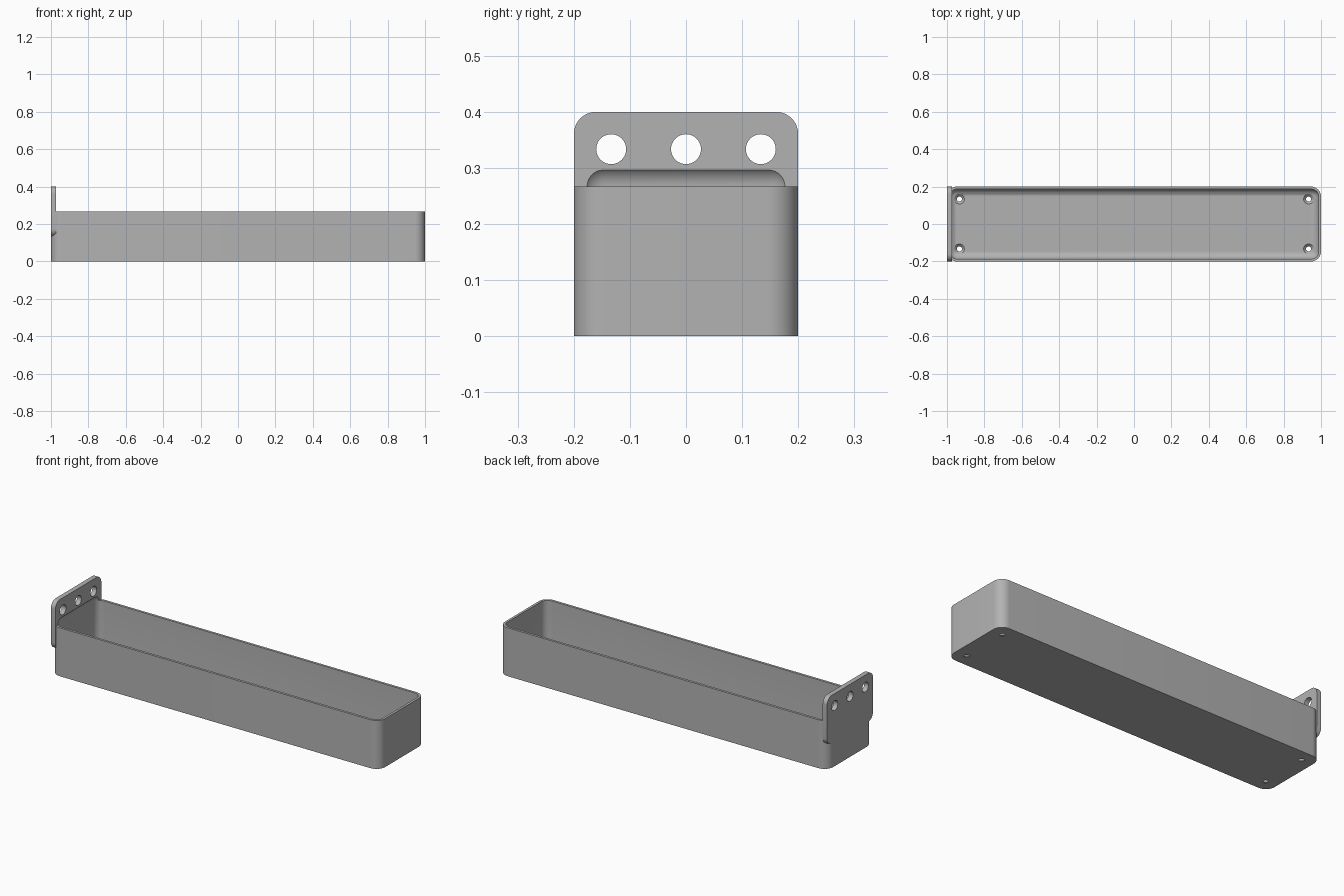
import bpy, bmesh, math
from mathutils import Matrix, Vector

cube = bpy.data.objects.get("Cube")
if cube:
    bpy.data.objects.remove(cube, do_unlink=True)

MM = 2 / 150          # design unit
LENGTH, WIDTH, HEIGHT = 150 * MM, 30 * MM, 20 * MM
WALL, PLATE = MM, 2 * MM

grey = bpy.data.materials.new("plain grey")
grey.use_nodes = True
colour = (0.45, 0.45, 0.45, 1)
grey.diffuse_color = colour
grey.node_tree.nodes["Principled BSDF"].inputs["Base Color"].default_value = colour


def to_object(name, bm):
    bmesh.ops.recalc_face_normals(bm, faces=bm.faces)
    mesh = bpy.data.meshes.new(name)
    bm.to_mesh(mesh)
    bm.free()
    mesh.materials.append(grey)
    obj = bpy.data.objects.new(name, mesh)
    bpy.context.collection.objects.link(obj)
    return obj


def rounded_block(name, low, high, radius, axis=None, segments=10):
    """Block with the edges along one axis rounded, or all edges if no axis."""
    low, high = Vector(low), Vector(high)
    bm = bmesh.new()
    bmesh.ops.create_cube(bm, size=1)
    bmesh.ops.scale(bm, vec=high - low, verts=bm.verts)
    bmesh.ops.translate(bm, vec=(low + high) / 2, verts=bm.verts)
    edges = [e for e in bm.edges if axis is None
             or abs((e.verts[0].co - e.verts[1].co).normalized()[axis]) > 0.9]
    bmesh.ops.bevel(bm, geom=edges, offset=radius, segments=segments,
                    profile=0.5, affect='EDGES')
    return to_object(name, bm)


def cone_cutter(name, centre, r_low, r_high, depth, rotation=Matrix()):
    bm = bmesh.new()
    bmesh.ops.create_cone(bm, cap_ends=True, segments=40, radius1=r_low,
                          radius2=r_high, depth=depth,
                          matrix=Matrix.Translation(centre) @ rotation)
    return to_object(name, bm)


def combine(target, other, operation):
    """Bake one boolean into the target and drop the helper."""
    other.hide_render = True
    mod = target.modifiers.new("cut", 'BOOLEAN')
    mod.operation, mod.object, mod.solver = operation, other, 'EXACT'
    graph = bpy.context.evaluated_depsgraph_get()
    mesh = bpy.data.meshes.new_from_object(target.evaluated_get(graph))
    target.modifiers.clear()
    target.data = mesh
    bpy.data.objects.remove(other, do_unlink=True)


# Outer shell of the tray, with rounded upright corners
x, y = LENGTH / 2, WIDTH / 2
tray = rounded_block("tray", (-x, -y, 0), (x, y, HEIGHT), 4 * MM, axis=2)

# Hanging plate on the left-hand end
plate = rounded_block("hanging_plate", (-x, -y, 10 * MM),
                      (-x + PLATE, y, 30 * MM), 3 * MM, axis=0)
combine(tray, plate, 'UNION')

# Hollow, which also scoops slightly into the plate
hollow = rounded_block("hollow", (-x + WALL, -y + WALL, WALL),
                       (x - WALL, y - WALL, 23 * MM), 3 * MM)
combine(tray, hollow, 'DIFFERENCE')

# Three hanging holes through the plate
for side in (-1, 0, 1):
    hole = cone_cutter("plate_hole", (-x + MM, side * 10 * MM, 25 * MM),
                       2 * MM, 2 * MM, 6 * MM, Matrix.Rotation(math.pi / 2, 4, 'Y'))
    combine(tray, hole, 'DIFFERENCE')

# Countersunk drain holes in the floor
for sx in (-1, 1):
    for sy in (-1, 1):
        hole = cone_cutter("drain_hole", (sx * (x - 5 * MM), sy * 10 * MM, MM / 2),
                           MM * 0.8, MM * 2.2, MM * 1.4)
        combine(tray, hole, 'DIFFERENCE')

# Smooth the fillets, keep the rims crisp
bpy.ops.object.select_all(action='DESELECT')
tray.select_set(True)
bpy.context.view_layer.objects.active = tray
bpy.ops.object.shade_smooth_by_angle(angle=math.radians(30))
